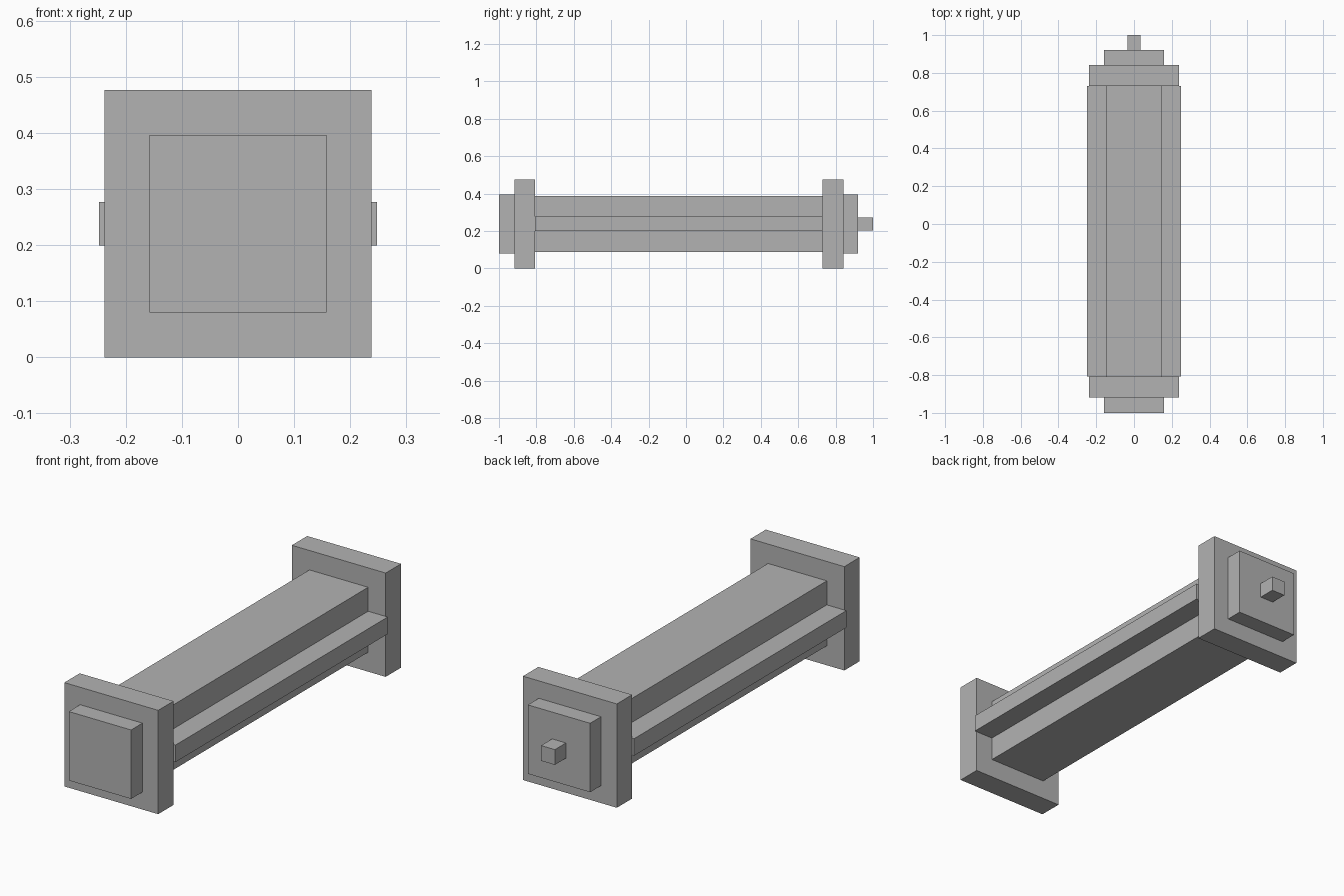
import bpy

if "Cube" in bpy.data.objects:
    bpy.data.objects.remove(bpy.data.objects["Cube"])

grey = bpy.data.materials.new("grey")
grey.diffuse_color = (0.45, 0.45, 0.45, 1)
grey.use_nodes = True
grey.node_tree.nodes["Principled BSDF"].inputs["Base Color"].default_value = grey.diffuse_color

MID = 0.238  # height of the long axis


def block(name, half_x, half_z, y0, y1):
    """Box centred on the long axis, running from y0 to y1."""
    bpy.ops.mesh.primitive_cube_add(size=1, location=(0, (y0 + y1) / 2, MID))
    ob = bpy.context.object
    ob.name = name
    ob.scale = (2 * half_x, y1 - y0, 2 * half_z)
    bpy.ops.object.transform_apply(location=False, rotation=False, scale=True)
    ob.data.materials.append(grey)
    return ob


# Central beam and the crossbar forming both side rails
block("main_beam", 0.149, 0.149, -0.807, 0.73)
block("side_rails", 0.248, 0.039, -0.807, 0.73)

# Square end plates with smaller caps
block("front_plate", 0.238, 0.238, -0.918, -0.807)
block("front_cap", 0.158, 0.158, -1.0, -0.918)
block("back_plate", 0.238, 0.238, 0.73, 0.841)
block("back_cap", 0.158, 0.158, 0.841, 0.92)

# Peg on the back
block("back_peg", 0.035, 0.035, 0.92, 1.0)
